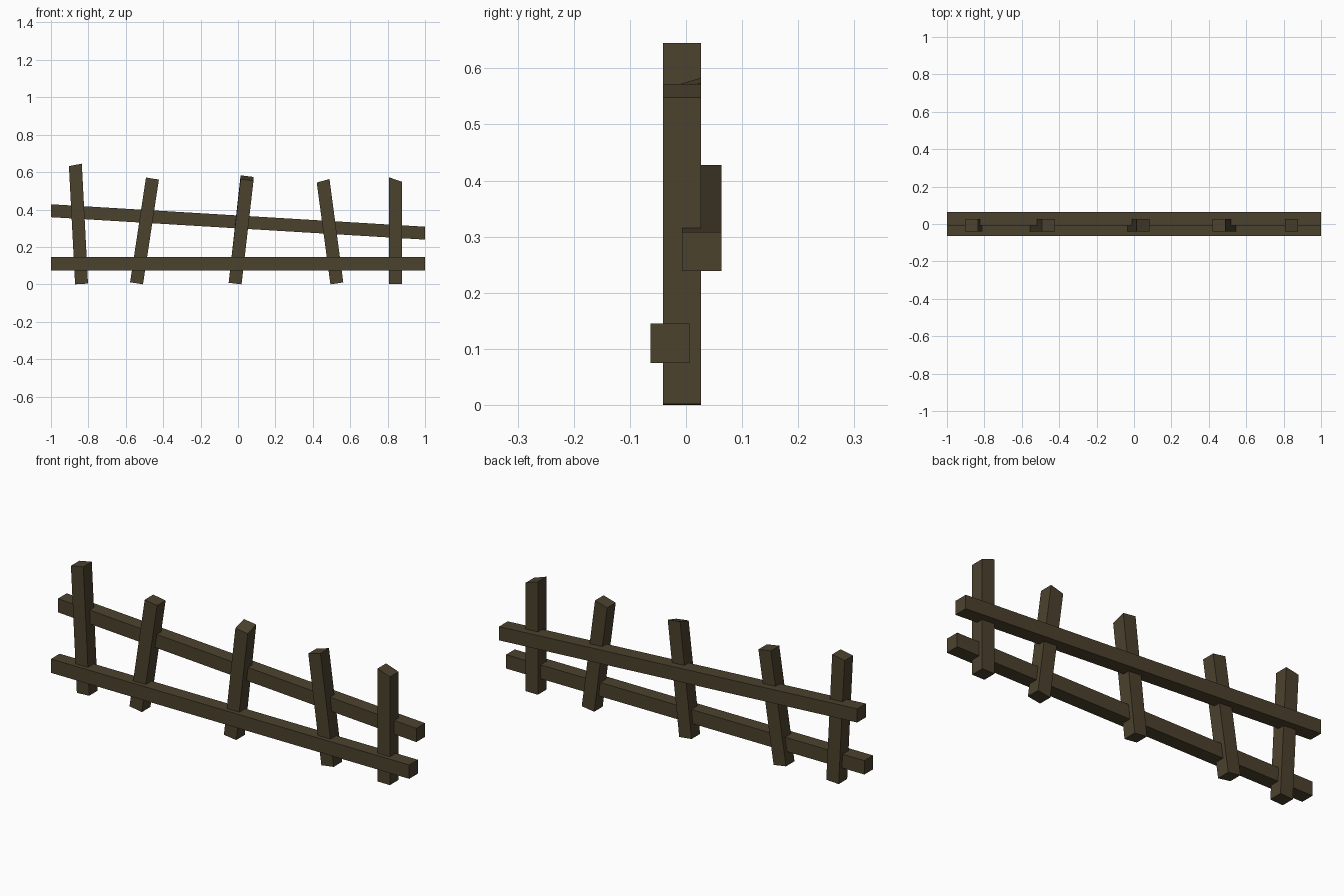
import bpy, bmesh

if "Cube" in bpy.data.objects:
    bpy.data.objects.remove(bpy.data.objects["Cube"])

wood = bpy.data.materials.new("dark_brown_wood")
wood.diffuse_color = (0.072, 0.054, 0.027, 1)
wood.use_nodes = True
wood.node_tree.nodes["Principled BSDF"].inputs["Base Color"].default_value = wood.diffuse_color


def beam(name, start, end, y0, y1, back_rise=0.0):
    """Four-sided timber. start / end are pairs of (x, z) edge points;
    back_rise lifts the back edge of the end face for a slanted cut."""
    bm = bmesh.new()
    outline = [start[0], start[1], end[1], end[0]]
    front = [bm.verts.new((x, y0, z)) for x, z in outline]
    back = [bm.verts.new((x, y1, z + (back_rise if i > 1 else 0)))
            for i, (x, z) in enumerate(outline)]
    bm.faces.new(front)
    bm.faces.new(back[::-1])
    for i in range(4):
        j = (i + 1) % 4
        bm.faces.new((front[j], front[i], back[i], back[j]))
    bmesh.ops.recalc_face_normals(bm, faces=bm.faces)
    mesh = bpy.data.meshes.new(name)
    bm.to_mesh(mesh)
    bm.free()
    mesh.materials.append(wood)
    bpy.context.collection.objects.link(bpy.data.objects.new(name, mesh))


# Rails: level one in front of the posts, sloping one behind
beam("lower_rail", ((-1, 0.075), (-1, 0.145)), ((1, 0.075), (1, 0.145)), -0.063, 0.006)
beam("upper_rail", ((-1, 0.359), (-1, 0.428)), ((1, 0.239), (1, 0.308)), -0.007, 0.063)

# Leaning posts: bottom left, bottom right, top left, top right, rise of back edge
posts = [
    ((-0.871, 0.0), (-0.802, 0.004), (-0.904, 0.632), (-0.835, 0.645), 0),
    ((-0.577, 0.011), (-0.508, 0.0), (-0.492, 0.571), (-0.423, 0.560), 0),
    ((-0.050, 0.008), (0.019, 0.0), (0.014, 0.563), (0.083, 0.554), 0.020),
    ((0.494, 0.0), (0.563, 0.010), (0.421, 0.544), (0.489, 0.563), 0),
    ((0.808, 0.002), (0.877, 0.002), (0.808, 0.572), (0.877, 0.548), 0),
]
for i, (bl, br, tl, tr, rise) in enumerate(posts, 1):
    beam(f"post_{i}", (bl, br), (tl, tr), -0.041, 0.027, rise)
